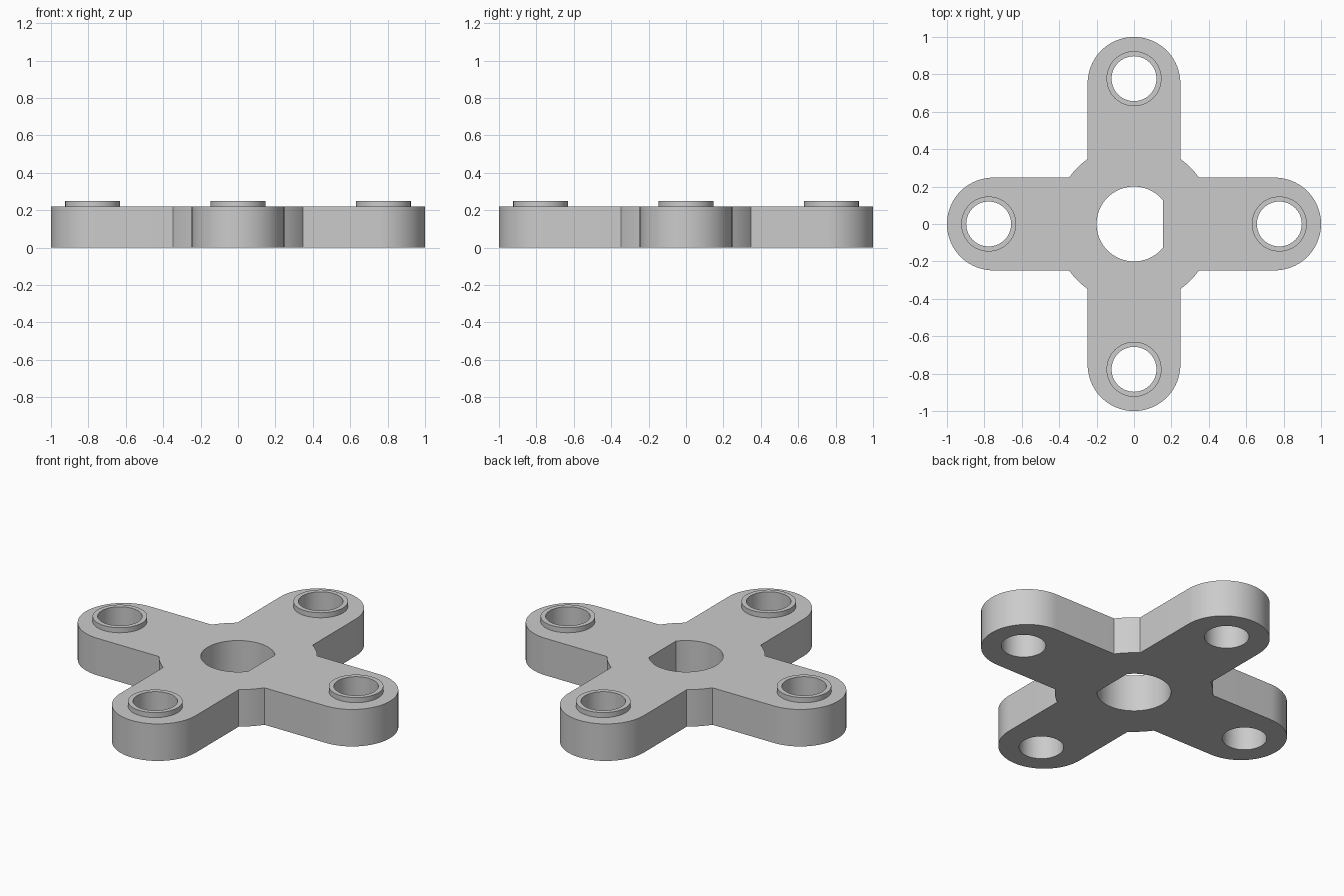
import bpy
import bmesh
from math import pi, cos, sin, asin, acos, radians

cube = bpy.data.objects.get("Cube")
if cube:
    bpy.data.objects.remove(cube, do_unlink=True)

THICK, RIM_TOP = 0.22, 0.25
ARM_R, HUB_R = 0.248, 0.427       # arm half width, hub radius
PIN, HOLE_R, RIM_R = 0.777, 0.12, 0.147
BORE_R, FLAT = 0.2, 0.155

grey = bpy.data.materials.new("plain grey")
grey.use_nodes = True
colour = (0.6, 0.6, 0.6, 1)
grey.diffuse_color = colour
grey.node_tree.nodes["Principled BSDF"].inputs["Base Color"].default_value = colour


def arc(cx, cy, r, a0, a1, n):
    step = (a1 - a0) / n
    return [(cx + r * cos(a0 + i * step), cy + r * sin(a0 + i * step)) for i in range(n + 1)]


def circle(cx, cy, r, n=64):
    return arc(cx, cy, r, 0, 2 * pi, n)[:-1]


def plate(name, loops, z0, z1):
    """Extrude an outline with holes from z0 to z1."""
    bm = bmesh.new()
    edges = []
    for loop in loops:
        vs = [bm.verts.new((x, y, z0)) for x, y in loop]
        edges += [bm.edges.new((vs[i - 1], vs[i])) for i in range(len(vs))]
    bmesh.ops.triangle_fill(bm, edges=edges, use_beauty=True)
    top = bmesh.ops.extrude_face_region(bm, geom=bm.faces[:], use_keep_orig=True)
    moved = [g for g in top["geom"] if isinstance(g, bmesh.types.BMVert)]
    bmesh.ops.translate(bm, verts=moved, vec=(0, 0, z1 - z0))
    bmesh.ops.recalc_face_normals(bm, faces=bm.faces[:])
    mesh = bpy.data.meshes.new(name)
    bm.to_mesh(mesh)
    bm.free()
    mesh.materials.append(grey)
    obj = bpy.data.objects.new(name, mesh)
    bpy.context.collection.objects.link(obj)
    bpy.ops.object.select_all(action="DESELECT")
    obj.select_set(True)
    bpy.context.view_layer.objects.active = obj
    bpy.ops.object.shade_smooth_by_angle(angle=radians(30))
    return obj


# Cross outline: a rounded arm end and a piece of hub, four times round
outline = []
notch = asin(ARM_R / HUB_R)
for k in range(4):
    a = k * pi / 2
    d = 1 - ARM_R
    outline += arc(d * cos(a), d * sin(a), ARM_R, a - pi / 2, a + pi / 2, 40)
    outline += arc(0, 0, HUB_R, a + notch, a + pi / 2 - notch, 6)

# Bore with one flat on the +x side, and the four pin holes
half = acos(FLAT / BORE_R)
bore = arc(0, 0, BORE_R, half, 2 * pi - half, 56)
pins = [(PIN * cos(k * pi / 2), PIN * sin(k * pi / 2)) for k in range(4)]
plate("cross_body", [outline, bore] + [circle(x, y, HOLE_R) for x, y in pins], 0, THICK)

# Raised collars round the pin holes
for side, (x, y) in zip(("left", "back", "right", "front"), pins):
    plate(side + "_collar", [circle(x, y, RIM_R), circle(x, y, HOLE_R)], THICK, RIM_TOP)
